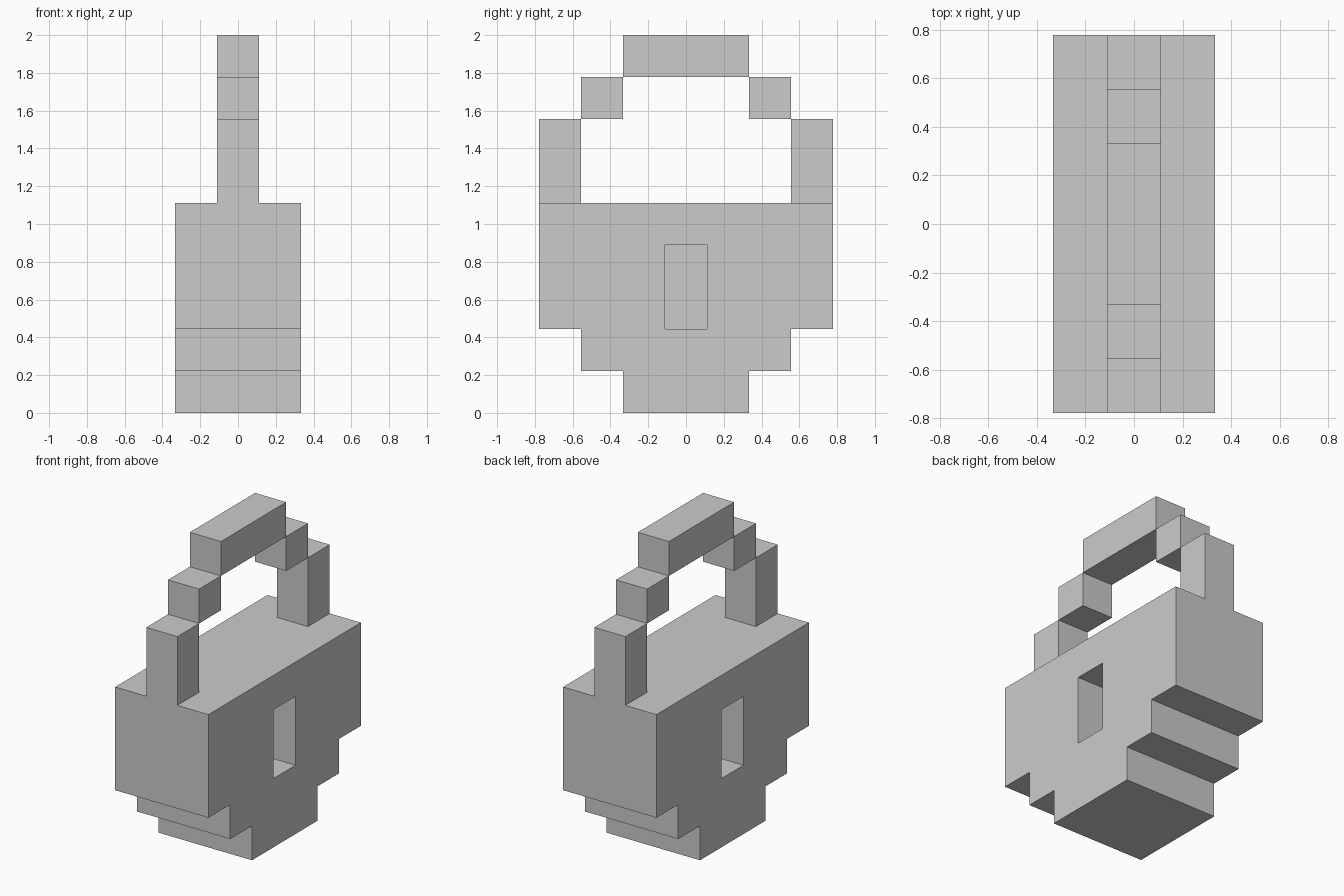
import bpy
import bmesh

default_cube = bpy.data.objects.get("Cube")
if default_cube:
    bpy.data.objects.remove(default_cube, do_unlink=True)

U = 2 / 9  # one block of the grid

# Single plain grey material
grey = bpy.data.materials.new("light grey")
grey.use_nodes = True
colour = (0.6, 0.6, 0.6, 1)
grey.diffuse_color = colour
grey.node_tree.nodes["Principled BSDF"].inputs["Base Color"].default_value = colour


def add_object(name, bm):
    bmesh.ops.recalc_face_normals(bm, faces=bm.faces)
    mesh = bpy.data.meshes.new(name)
    bm.to_mesh(mesh)
    bm.free()
    mesh.materials.append(grey)
    obj = bpy.data.objects.new(name, mesh)
    bpy.context.collection.objects.link(obj)
    return obj


def box(name, x, y, z):
    """Box from (low, high) ranges measured in blocks."""
    bm = bmesh.new()
    bmesh.ops.create_cube(bm, size=1)
    for v in bm.verts:
        for i, (low, high) in enumerate((x, y, z)):
            v.co[i] = U * (high if v.co[i] > 0 else low)
    return add_object(name, bm)


# Body: stepped side profile extruded across the width
half = [(1.5, 0), (1.5, 1), (2.5, 1), (2.5, 2), (3.5, 2), (3.5, 5)]
outline = half + [(-y, z) for y, z in reversed(half)]
bm = bmesh.new()
face = bm.faces.new([bm.verts.new((-1.5 * U, y * U, z * U)) for y, z in outline])
extruded = bmesh.ops.extrude_face_region(bm, geom=[face])["geom"]
bmesh.ops.translate(bm, vec=(3 * U, 0, 0),
                    verts=[g for g in extruded if isinstance(g, bmesh.types.BMVert)])
body = add_object("lock_body", bm)

# Keyhole: one-block-deep recess on both broad sides
for side, x in (("left", (0.5, 2)), ("right", (-2, -0.5))):
    cutter = box(side + "_keyhole_cutter", x, (-0.5, 0.5), (2, 4))
    cutter.hide_render = True
    cut = body.modifiers.new("keyhole", "BOOLEAN")
    cut.operation = "DIFFERENCE"
    cut.solver = "EXACT"
    cut.object = cutter
    bpy.context.view_layer.objects.active = body
    bpy.ops.object.modifier_apply(modifier=cut.name)
    bpy.data.objects.remove(cutter, do_unlink=True)

# Shackle: posts, corner blocks and top bar
width = (-0.5, 0.5)
for end, s in (("front", -1), ("back", 1)):
    box(end + "_shackle_post", width, sorted((2.5 * s, 3.5 * s)), (5, 7))
    box(end + "_shackle_corner", width, sorted((1.5 * s, 2.5 * s)), (7, 8))
box("shackle_top_bar", width, (-1.5, 1.5), (8, 9))
